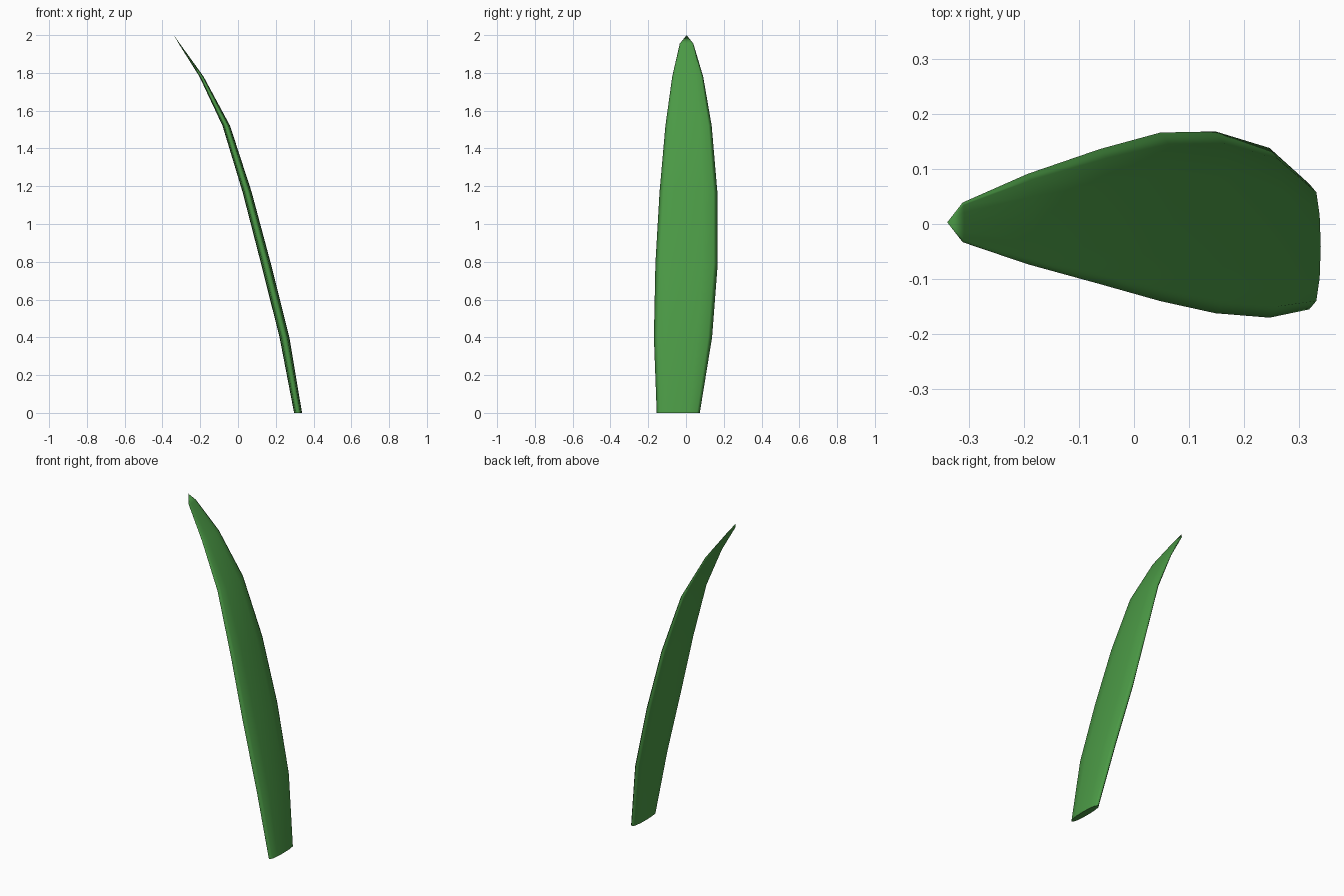
import bpy, bmesh, math

if "Cube" in bpy.data.objects:
    bpy.data.objects.remove(bpy.data.objects["Cube"])

# Stations along the blade: z, centre x, half thickness, left y, right y
stations = [
    (0.00, 0.318, 0.021, -0.155, 0.073),
    (0.40, 0.246, 0.026, -0.170, 0.138),
    (0.79, 0.148, 0.026, -0.162, 0.168),
    (1.17, 0.048, 0.024, -0.140, 0.166),
    (1.52, -0.062, 0.020, -0.109, 0.136),
    (1.78, -0.193, 0.011, -0.073, 0.091),
    (1.955, -0.311, 0.003, -0.033, 0.039),
]
SIDES = 12


def section(bm, z, cx, t, y0, y1):
    """Flattened oval ring"""
    ring = []
    for i in range(SIDES):
        a = 2 * math.pi * i / SIDES
        s = math.sin(a)
        x = cx + t * math.copysign(abs(s) ** 0.7, s)
        y = (y0 + y1) / 2 - (y1 - y0) / 2 * math.cos(a)
        ring.append(bm.verts.new((x, y, z)))
    return ring


# Leaf blade: lofted rings, pointed tip, flat cut base
bm = bmesh.new()
rings = [section(bm, *s) for s in stations]
tip = bm.verts.new((-0.339, 0.003, 2.0))
for i in range(SIDES):
    j = (i + 1) % SIDES
    for a, b in zip(rings, rings[1:]):
        bm.faces.new((a[i], a[j], b[j], b[i]))
    bm.faces.new((rings[-1][i], rings[-1][j], tip))
for f in bm.faces:
    f.smooth = True
cap = bm.faces.new(rings[0])
for e in cap.edges:
    e.smooth = False
bmesh.ops.recalc_face_normals(bm, faces=bm.faces)

mesh = bpy.data.meshes.new("leaf_blade")
bm.to_mesh(mesh)
bm.free()
leaf = bpy.data.objects.new("leaf_blade", mesh)
bpy.context.collection.objects.link(leaf)

# Leaf green
mat = bpy.data.materials.new("leaf_green")
mat.diffuse_color = (0.07, 0.32, 0.06, 1)
mat.use_nodes = True
mat.node_tree.nodes["Principled BSDF"].inputs["Base Color"].default_value = mat.diffuse_color
mesh.materials.append(mat)
